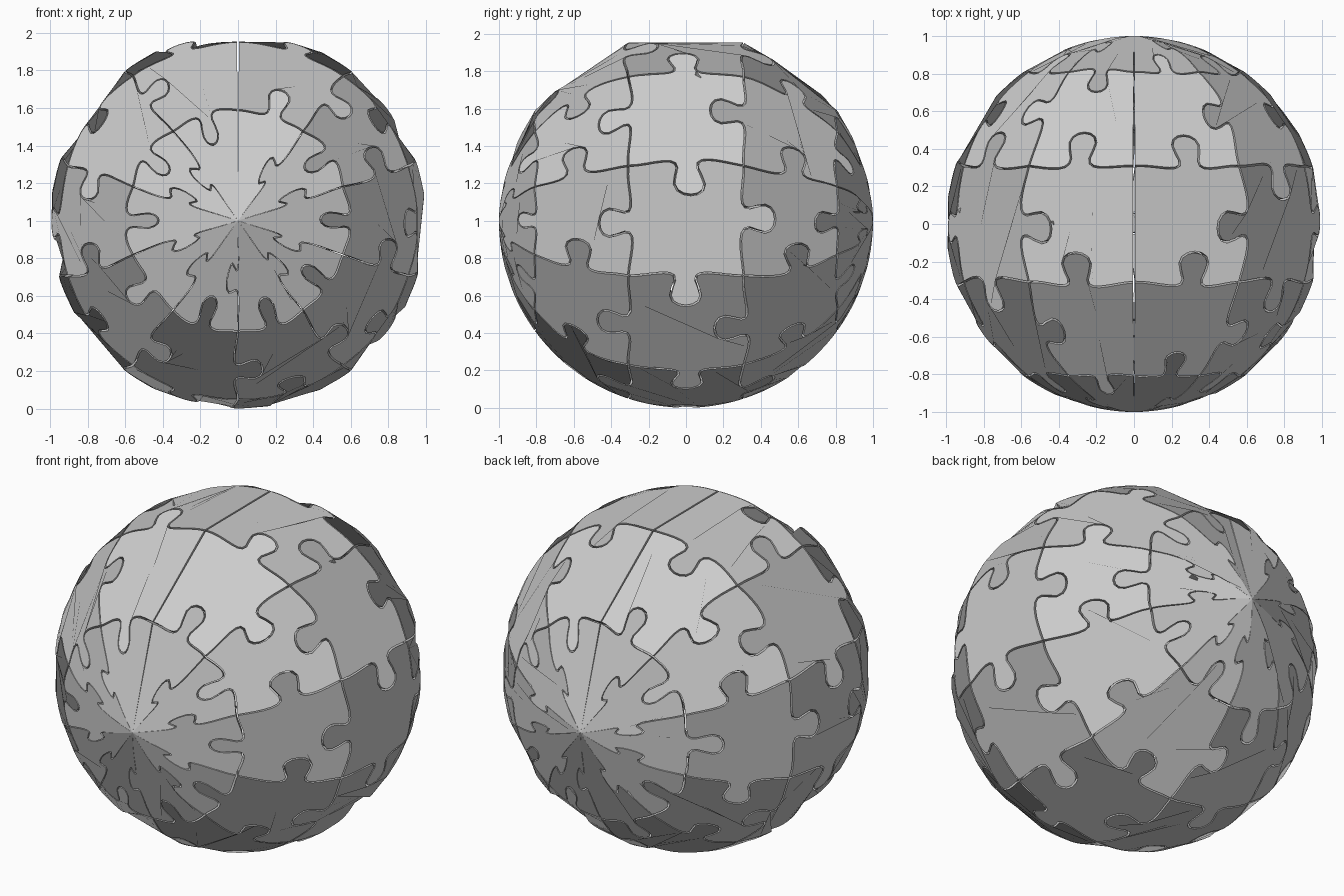
import bpy, bmesh, math, random
from mathutils import Vector
from mathutils.geometry import interpolate_bezier

cube = bpy.data.objects.get("Cube")
if cube:
    bpy.data.objects.remove(cube)

random.seed(4)
COLS, ROWS = 10, 5
STEP = math.radians(36)
TAB = 0.112          # tab size as a share of a cell
GAP = 0.008          # half groove width as a share of a cell
INNER = 0.93         # inner shell radius
CENTRE = Vector((0, 0, 1))

# Tab directions: meridian seams per row, then ring seams per ring
MERIDIAN = ["+-+--+-++", "-+-+++++-", "-++++---+", "+-+--++++", "-+-++-+-+"]
RING = ["---+-----+", "+-+-+----+", "++-+-+-+-+", "-+-+-++-++"]

grey = bpy.data.materials.new("puzzle_grey")
grey.use_nodes = True
grey.diffuse_color = (0.6, 0.6, 0.6, 1)
grey.node_tree.nodes["Principled BSDF"].inputs["Base Color"].default_value = (0.6, 0.6, 0.6, 1)


def tab_profile():
    """Jigsaw edge from (0, 0) to (1, 0), with its knob towards +y."""
    a, b, c, d, e = (random.uniform(-0.03, 0.03) for _ in range(5))
    t = TAB
    p = [(0, 0), (0.2, a), (0.5 + b + d, c - t), (0.5 - t + b, t + c),
         (0.5 - 2 * t + b - d, 3 * t + c), (0.5 + 2 * t + b - d, 3 * t + c),
         (0.5 + t + b, t + c), (0.5 + b + d, c - t), (0.8, e), (1, 0)]
    p = [Vector((x, y, 0)) for x, y in p]
    pts = []
    for k in (0, 3, 6):
        pts += interpolate_bezier(p[k], p[k + 1], p[k + 2], p[k + 3], 9)[:-1]
    return pts + [p[-1]]


def seam(start, along, across, sign):
    """Seam on the flat sheet, straight if sign is None."""
    if sign is None:
        return [start, start + along]
    s = 1 if sign == "+" else -1
    return [start + along * q.x + across * q.y * s for q in tab_profile()]


U, V = Vector((1, 0)), Vector((0, 1))
meridians, rings = {}, {}
for j in range(ROWS):
    for i in range(COLS + 1):
        sign = MERIDIAN[j][i - 1] if 0 < i < COLS else None
        meridians[i, j] = seam(Vector((i, j)), V, U, sign)
for j in range(ROWS + 1):
    for i in range(COLS):
        sign = RING[j - 1][i] if 0 < j < ROWS else None
        rings[i, j] = seam(Vector((i, j)), U, V, sign)


def inset(loop):
    """Shrink a counter-clockwise outline by the gap, keeping poles closed."""
    out = []
    for k, p in enumerate(loop):
        n1 = (p - loop[k - 1]).normalized()
        n2 = (loop[(k + 1) % len(loop)] - p).normalized()
        n = Vector((-n1.y - n2.y, n1.x + n2.x))
        q = p + n * (GAP / max(0.4, 1 + n1.dot(n2)))
        if p.y in (0, ROWS):
            q.y = p.y
        out.append(q)
    return out


def on_sphere(p):
    lon = math.pi / 2 + p.x * STEP
    lat = -math.pi / 2 + p.y * STEP
    return Vector((math.cos(lat) * math.cos(lon), math.sin(lat),
                   math.cos(lat) * math.sin(lon)))


def make_piece(i, j):
    loop = (rings[i, j][:-1] + meridians[i + 1, j][:-1]
            + rings[i, j + 1][:0:-1] + meridians[i, j][:0:-1])
    pts = []
    for p in map(on_sphere, inset(loop)):
        if not pts or (p - pts[-1]).length > 1e-4:
            pts.append(p)
    bm = bmesh.new()
    outer = [bm.verts.new(CENTRE + p) for p in pts]
    inner = [bm.verts.new(CENTRE + p * INNER) for p in pts]
    bm.faces.new(outer[::-1])
    bm.faces.new(inner)
    for k in range(len(pts)):
        bm.faces.new((outer[k - 1], outer[k], inner[k], inner[k - 1]))
    bm.normal_update()
    # Turn the shell outwards
    bm.faces.ensure_lookup_table()
    top = bm.faces[0]
    if top.normal.dot(sum(pts, Vector())) < 0:
        bmesh.ops.reverse_faces(bm, faces=bm.faces[:])
    name = f"puzzle_piece_row{j + 1}_column{i + 1}"
    mesh = bpy.data.meshes.new(name)
    bm.to_mesh(mesh)
    bm.free()
    mesh.materials.append(grey)
    bpy.context.collection.objects.link(bpy.data.objects.new(name, mesh))


for j in range(ROWS):
    for i in range(COLS):
        make_piece(i, j)
